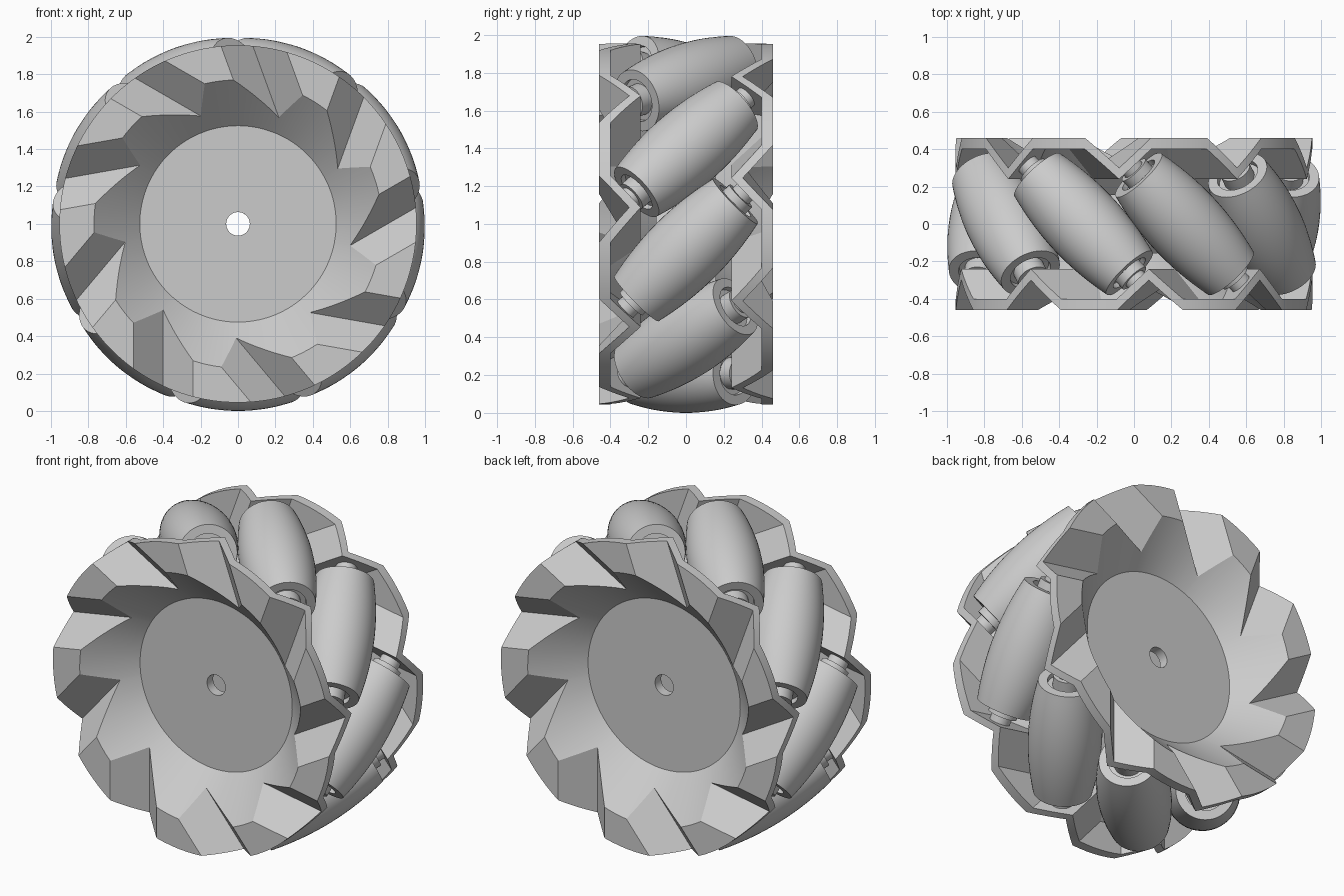
import bpy, bmesh, math
from mathutils import Matrix, Vector

old = bpy.data.objects.get("Cube")
if old:
    bpy.data.objects.remove(old, do_unlink=True)

COUNT = 9                      # rollers, and flutes on each side plate
STEP = math.tau / COUNT
CENTRE = Vector((0, 0, 1))
AXIS_R = 0.79                  # distance from wheel axis to roller axis
RIM_R, DISC_R, HOLE_R = 0.955, 0.525, 0.063
RIDGE_Y, VALLEY_Y, SHEET = -0.46, -0.30, 0.06
VALLEY_T = -0.40               # sideways offset of each fold from its roller
HALF = VALLEY_Y - RIDGE_Y      # half width of a 45 degree fold
CONE = 0.31                    # cone depth equals radius minus this

grey = bpy.data.materials.new("plain grey")
grey.use_nodes = True
grey.diffuse_color = (0.6, 0.6, 0.6, 1)
grey.node_tree.nodes["Principled BSDF"].inputs["Base Color"].default_value = (0.6, 0.6, 0.6, 1)


def loft(name, rings, closed):
    """Skin rings of equal length; close them into a loop or cap the ends."""
    bm = bmesh.new()
    loops = [[bm.verts.new(p) for p in ring] for ring in rings]
    n = len(loops[0])
    pairs = list(zip(loops, loops[1:]))
    if closed:
        pairs.append((loops[-1], loops[0]))
    else:
        bm.faces.new(loops[0])
        bm.faces.new(loops[-1])
    for a, b in pairs:
        for i in range(n):
            j = (i + 1) % n
            bm.faces.new((a[i], a[j], b[j], b[i]))
    bmesh.ops.recalc_face_normals(bm, faces=bm.faces)
    mesh = bpy.data.meshes.new(name)
    bm.to_mesh(mesh)
    bm.free()
    mesh.materials.append(grey)
    return mesh


def lathe(name, profile, sides=48):
    rings = [[(r * math.cos(math.tau * i / sides), r * math.sin(math.tau * i / sides), s)
              for i in range(sides)] for r, s in profile]
    return loft(name, rings, False)


def place(name, mesh, matrix):
    ob = bpy.data.objects.new(name, mesh)
    ob.matrix_world = matrix
    bpy.context.collection.objects.link(ob)
    return ob


def polar(radius, angle, y):
    return (radius * math.cos(angle), y, radius * math.sin(angle))


# Side plate: hub disc, 45 degree flare and folded flutes
def fold_column(a, t):
    """Angles, radius and height where a fold line leaves the flare and meets the rim."""
    depth = abs(t - VALLEY_T)
    y = VALLEY_Y - depth
    r = CONE - y
    return a + math.asin(t / r), r, a + math.asin(t / RIM_R), y


columns = []
FOLD_CUTS, FLAT_CUTS = 12, 6
for k in range(COUNT):
    a = -math.pi / 2 + k * STEP
    folds = [fold_column(a, VALLEY_T - HALF + 2 * HALF * i / FOLD_CUTS)
             for i in range(FOLD_CUTS + 1)]
    columns += folds
    last, following = folds[-1], fold_column(a + STEP, VALLEY_T - HALF)
    for i in range(1, FLAT_CUTS):
        f = i / FLAT_CUTS
        columns.append(tuple(p + (q - p) * f for p, q in zip(last, following)))

disc_y = CONE - DISC_R
outer = [
    [polar(HOLE_R, c[0], disc_y) for c in columns],
    [polar(DISC_R, c[0], disc_y) for c in columns],
    [polar(c[1], c[0], c[3]) for c in columns],
    [polar(RIM_R, c[2], c[3]) for c in columns],
]
inner = [[(x, y + SHEET, z) for x, y, z in ring] for ring in reversed(outer)]
plate_mesh = loft("side_plate", outer + inner, True)
parts = [place("front_side_plate", plate_mesh, Matrix.Translation(CENTRE)),
         place("back_side_plate", plate_mesh,
               Matrix.Translation(CENTRE) @ Matrix.Rotation(math.pi, 4, 'Z'))]

# Barrel roller: crowned so that the rollers together follow a round wheel
HALF_LEN, CUP_R, CUP_DEPTH = 0.37, 0.115, 0.03
crown = []
for i in range(17):
    s = HALF_LEN * (i / 8 - 1)
    crown.append((1 - math.sqrt(AXIS_R ** 2 + s * s / 2), s))
cup = [(CUP_R, HALF_LEN), (CUP_R, HALF_LEN - CUP_DEPTH)]
roller_mesh = lathe("roller", [(r, -s) for r, s in reversed(cup)] + crown + cup)

# Axle with a shoulder at each end
end = [(0.085, 0.41), (0.06, 0.41), (0.06, 0.475)]
axle_mesh = lathe("axle", [(r, -s) for r, s in reversed(end)] + end, 32)

for k in range(COUNT):
    a = -math.pi / 2 + k * STEP
    radial = Vector((math.cos(a), 0, math.sin(a)))
    tangent = Vector((-math.sin(a), 0, math.cos(a)))
    along = (tangent + Vector((0, 1, 0))).normalized()
    basis = Matrix((radial, along.cross(radial), along)).transposed().to_4x4()
    matrix = Matrix.Translation(CENTRE + radial * AXIS_R) @ basis
    parts.append(place(f"roller_{k + 1}", roller_mesh, matrix))
    parts.append(place(f"axle_{k + 1}", axle_mesh, matrix))

# Smooth round surfaces, crisp folds
bpy.ops.object.select_all(action='DESELECT')
for ob in (parts[0], parts[2], parts[3]):
    ob.select_set(True)
bpy.context.view_layer.objects.active = parts[0]
bpy.ops.object.shade_smooth_by_angle(angle=math.radians(30))
